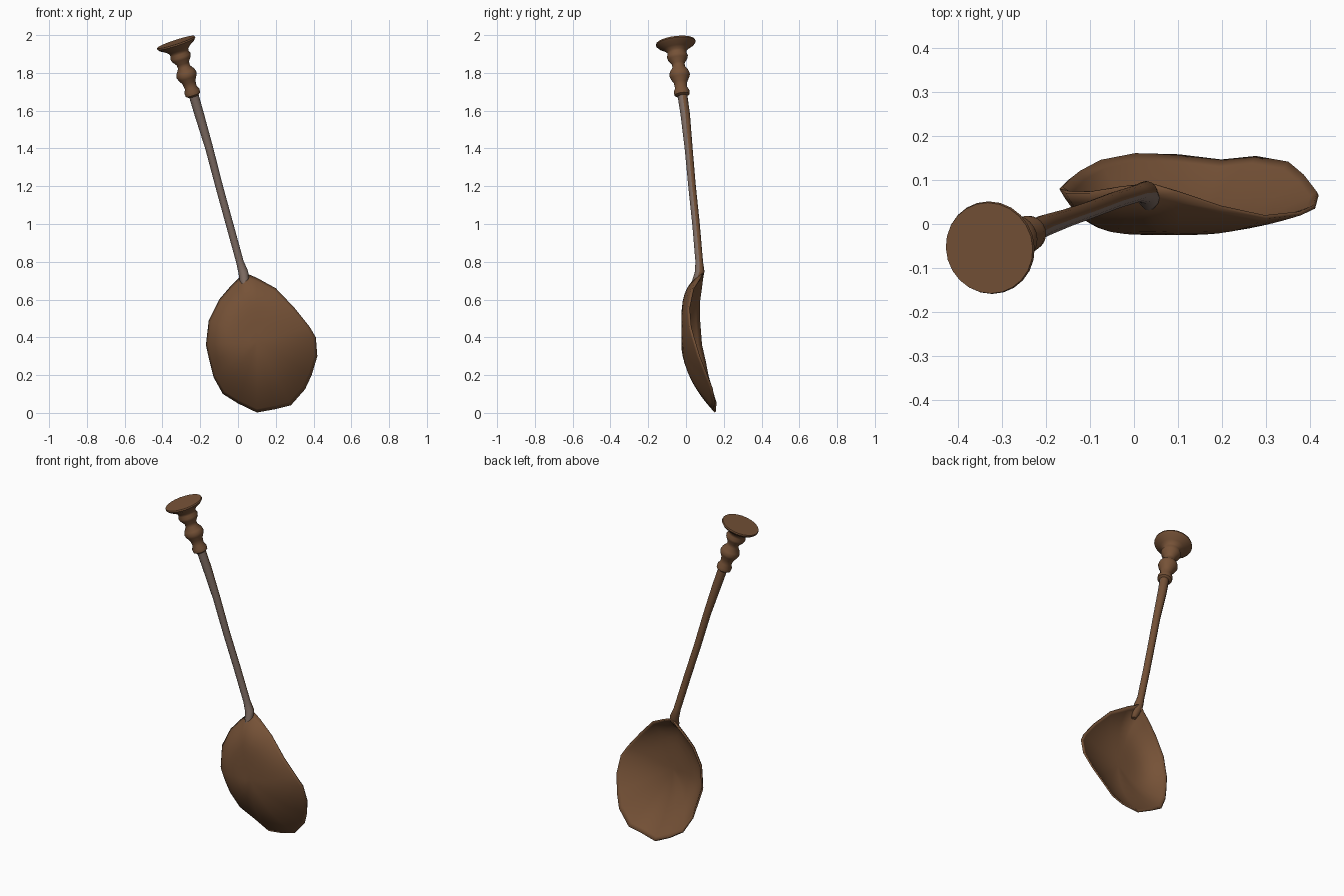
import bpy, bmesh, math
from mathutils import Vector

if "Cube" in bpy.data.objects:
    bpy.data.objects.remove(bpy.data.objects["Cube"])


def material(name, rgb):
    m = bpy.data.materials.new(name)
    m.diffuse_color = (*rgb, 1)
    m.use_nodes = True
    m.node_tree.nodes["Principled BSDF"].inputs["Base Color"].default_value = m.diffuse_color
    return m


BROWN = material("aged brown metal", (0.18, 0.084, 0.038))
GREY = material("worn grey brown", (0.205, 0.147, 0.122))


def finish(bm, name, angle=40):
    me = bpy.data.meshes.new(name)
    bm.to_mesh(me)
    bm.free()
    ob = bpy.data.objects.new(name, me)
    bpy.context.collection.objects.link(ob)
    me.materials.append(BROWN)
    me.materials.append(GREY)
    bpy.ops.object.select_all(action='DESELECT')
    ob.select_set(True)
    bpy.context.view_layer.objects.active = ob
    bpy.ops.object.shade_smooth_by_angle(angle=math.radians(angle))
    return ob


def tube(bm, stations, axis, sides):
    """Skin rings given as (centre, radius), all square to the axis."""
    u = axis.cross(Vector((0, 1, 0))).normalized()
    v = axis.cross(u)
    rings = []
    for c, r in stations:
        rings.append([bm.verts.new(Vector(c) + r * (math.cos(a) * u + math.sin(a) * v))
                      for a in (2 * math.pi * i / sides for i in range(sides))])
    for a, b in zip(rings, rings[1:]):
        for i in range(sides):
            j = (i + 1) % sides
            bm.faces.new((a[i], a[j], b[j], b[i]))
    bm.faces.new(rings[0])
    bm.faces.new(rings[-1])
    bmesh.ops.recalc_face_normals(bm, faces=bm.faces)


# Bowl: uneven rim as (x, y, z, wall steepness), belly bulging to the front
rim = [(.03, .09, .745, 5), (.10, .07, .715, 5), (.20, .035, .66, 4), (.30, .012, .555, 3),
       (.38, .02, .455, 2), (.412, .035, .40, 2), (.42, .065, .30, 2), (.39, .105, .20, 2),
       (.355, .135, .125, 2), (.28, .148, .04, 2), (.20, .14, .02, 2), (.10, .152, .002, 2),
       (.00, .155, .05, 2), (-.08, .14, .10, 2.5), (-.13, .115, .19, 3), (-.15, .10, .27, 4),
       (-.17, .08, .36, 4.7), (-.155, .07, .49, 5), (-.10, .07, .60, 5), (-.04, .08, .67, 5),
       (.00, .085, .71, 5)]
cx, cy, cz = .10, -.025, .38
levels = [.15, .3, .45, .58, .68, .77, .84, .9, .95, 1]
bm = bmesh.new()
centre = bm.verts.new((cx, cy, cz))
prev = None
for t in levels:
    ring = [bm.verts.new((cx + (x - cx) * t, cy + (y - cy) * t ** p, cz + (z - cz) * t))
            for x, y, z, p in rim]
    for i in range(len(rim)):
        j = (i + 1) % len(rim)
        bm.faces.new((centre, ring[i], ring[j]) if prev is None
                     else (prev[i], ring[i], ring[j], prev[j]))
    prev = ring
bm.normal_update()
for f in bm.faces:
    if f.normal.y > 0:
        f.normal_flip()
bowl = finish(bm, "bowl", 45)
shell = bowl.modifiers.new("shell", 'SOLIDIFY')
shell.thickness = 0.009
shell.offset = -1

# Handle: slightly bent thin rod, worn grey on its front faces
path = [((.035, .04, .675), .012), ((.033, .06, .71), .026), ((.028, .072, .745), .026),
        ((.01, .07, .80), .020), ((-.045, .053, 1.0), .020), ((-.10, .032, 1.2), .020),
        ((-.152, .014, 1.4), .021), ((-.205, -.004, 1.58), .025), ((-.237, -.02, 1.69), .026)]
bm = bmesh.new()
tube(bm, path, Vector((-.27, -.09, 1)).normalized(), 12)
for f in bm.faces:
    if f.normal.y < -0.2:
        f.material_index = 1
finish(bm, "handle")

# Finial: turned beads topped by a flat disc
axis = Vector((-.309, -.114, .945)).normalized()
base = Vector((-.235, -.02, 1.675))
profile = [(0, .025), (.01, .04), (.03, .042), (.05, .032), (.08, .036), (.105, .05),
           (.12, .055), (.14, .05), (.165, .033), (.185, .034), (.21, .052), (.225, .056),
           (.24, .050), (.253, .052), (.268, .068), (.285, .096), (.297, .106), (.305, .104)]
bm = bmesh.new()
tube(bm, [(base + axis * h, r) for h, r in profile], axis, 24)
finish(bm, "finial", 50)
